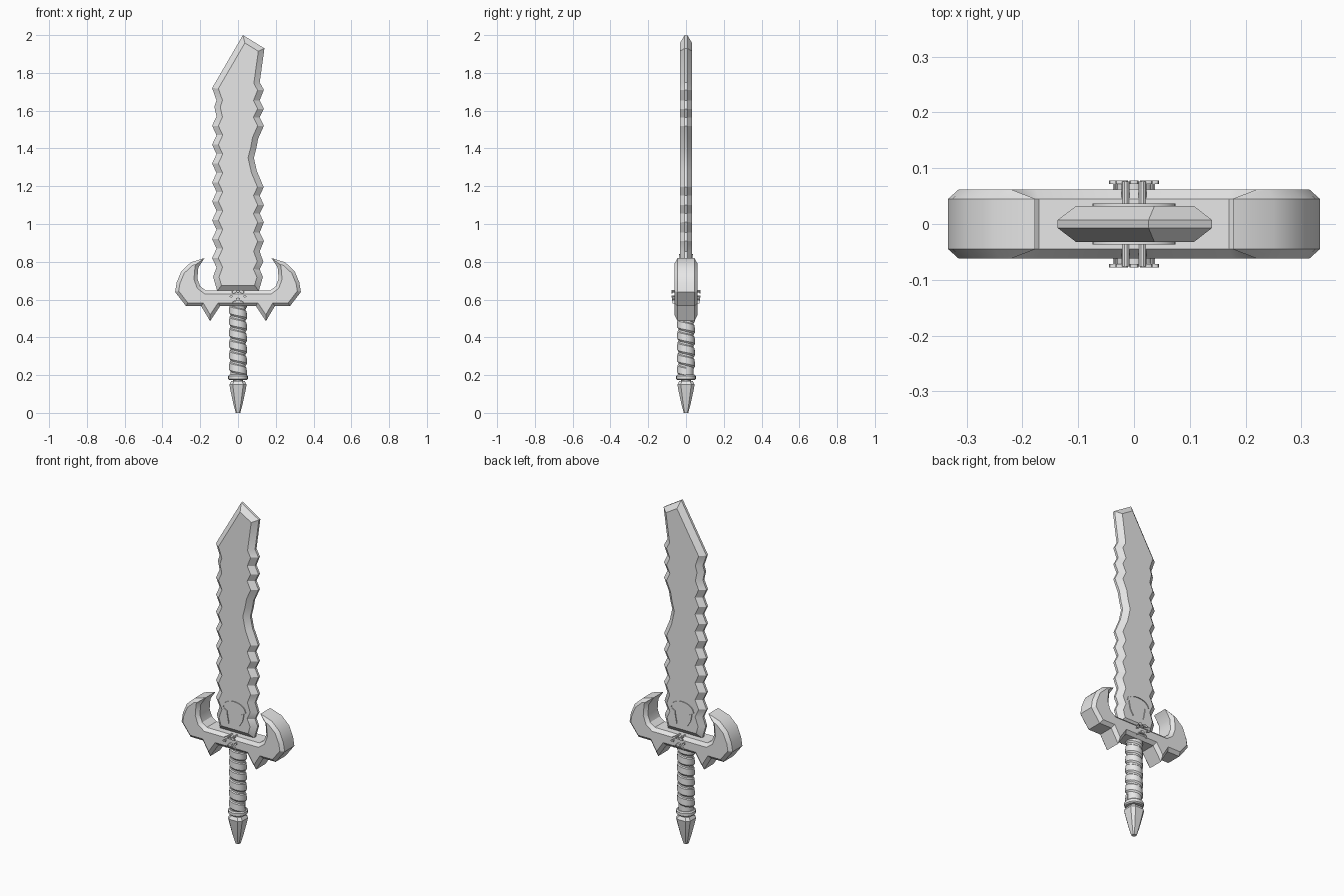
import bpy, bmesh, math
from mathutils import Vector

if "Cube" in bpy.data.objects:
    bpy.data.objects.remove(bpy.data.objects["Cube"])

steel = bpy.data.materials.new("plain grey")
steel.diffuse_color = (0.8, 0.8, 0.8, 1)
steel.use_nodes = True
steel.node_tree.nodes["Principled BSDF"].inputs["Base Color"].default_value = steel.diffuse_color


def skin(name, rings, caps=True, closed=True, smooth=30):
    """Join successive rings of points with quads and cap the ends."""
    bm = bmesh.new()
    rows = [[bm.verts.new(p) for p in ring] for ring in rings]
    n = len(rows[0])
    for a, b in zip(rows, rows[1:]):
        for i in range(n if closed else n - 1):
            j = (i + 1) % n
            bm.faces.new((a[i], a[j], b[j], b[i]))
    if caps:
        ends = [bm.faces.new(rows[0]), bm.faces.new(rows[-1])]
        bmesh.ops.recalc_face_normals(bm, faces=bm.faces)
        bmesh.ops.triangulate(bm, faces=ends, ngon_method='EAR_CLIP')
    bmesh.ops.recalc_face_normals(bm, faces=bm.faces)
    me = bpy.data.meshes.new(name)
    bm.to_mesh(me)
    bm.free()
    ob = bpy.data.objects.new(name, me)
    bpy.context.collection.objects.link(ob)
    me.materials.append(steel)
    bpy.ops.object.select_all(action='DESELECT')
    ob.select_set(True)
    bpy.context.view_layer.objects.active = ob
    bpy.ops.object.shade_smooth_by_angle(angle=math.radians(smooth))
    return ob


def inset(pts, d):
    """Offset a closed outline inwards with mitred corners."""
    pts = [Vector(p) for p in pts]
    n = len(pts)
    area = sum(pts[i].x * pts[(i + 1) % n].y - pts[(i + 1) % n].x * pts[i].y for i in range(n))
    s = 1 if area > 0 else -1
    out = []
    for i, p in enumerate(pts):
        e1 = (p - pts[i - 1]).normalized()
        e2 = (pts[(i + 1) % n] - p).normalized()
        n1, n2 = Vector((-e1.y, e1.x)) * s, Vector((-e2.y, e2.x)) * s
        out.append(p + (n1 + n2) * d / max(1 + n1.dot(n2), 0.2))
    return out


def prism(name, pts, edge, face, bevel=0.0, y=0.0):
    """Outline in x, z given depth along y, with optional chamfered rims."""
    ring = lambda outline, yy: [(p[0], y + yy, p[1]) for p in outline]
    rings = [ring(pts, -edge), ring(pts, edge)]
    if bevel:
        small = inset(pts, bevel)
        rings = [ring(small, -face)] + rings + [ring(small, face)]
    return skin(name, rings)


def lathe(name, profile, sides=20):
    rings = [[(r * math.cos(math.tau * i / sides), r * math.sin(math.tau * i / sides), z)
              for i in range(sides)] for r, z in profile]
    return skin(name, rings)


def ellipse(cx, cz, rx, rz, n=10):
    return [(cx + rx * math.cos(math.tau * i / n), cz + rz * math.sin(math.tau * i / n))
            for i in range(n)]


def crescent(cz, rx, rz, thick, n=14):
    """Arch that thins out towards both feet."""
    outer, inner = [], []
    for i in range(n + 1):
        a = math.pi * i / n
        t = thick * (0.25 + 0.75 * math.sin(a))
        outer.append((rx * math.cos(a), cz + rz * math.sin(a)))
        inner.append(((rx - t) * math.cos(a), cz + (rz - t) * math.sin(a)))
    return outer + inner[::-1]


# Blade with wavy edges and a slanted tip
right = [(0.14, 1.93), (0.115, 1.75), (0.137, 1.71), (0.115, 1.655), (0.137, 1.61),
         (0.115, 1.565), (0.137, 1.52), (0.106, 1.45), (0.097, 1.40), (0.084, 1.35),
         (0.10, 1.28), (0.136, 1.195), (0.115, 1.15), (0.137, 1.10), (0.115, 1.055),
         (0.137, 1.01), (0.115, 0.955), (0.137, 0.91), (0.115, 0.855), (0.134, 0.80),
         (0.115, 0.76), (0.132, 0.72), (0.11, 0.645)]
left = [(-0.11, 0.645), (-0.132, 0.72)]
for k in range(9):
    left += [(-0.114, 0.77 + 0.1 * k), (-0.137, 0.82 + 0.1 * k)]
left[-1] = (-0.125, 1.62)
left += [(-0.114, 1.655), (-0.137, 1.72)]
prism("blade", [(0.026, 2.0)] + right + left, 0.007, 0.032, 0.03)

# Cross guard with horns and lower spikes
half = [(0.17, 0.648), (0.20, 0.67), (0.215, 0.71), (0.21, 0.77), (0.177, 0.82),
        (0.25, 0.797), (0.30, 0.75), (0.325, 0.69), (0.333, 0.64), (0.275, 0.565),
        (0.195, 0.565), (0.148, 0.486), (0.095, 0.565)]
prism("guard", half + [(-x, z) for x, z in reversed(half)], 0.045, 0.062, 0.018)

# Grip core and helical wrap
lathe("grip_core", [(0.041, 0.18), (0.041, 0.60)])
pitch, steps, turns = 0.06, 24, 6.1
band = [(0.040, 0.0), (0.0475, 0.010), (0.046, 0.046), (0.040, 0.052)]
wrap = []
for i in range(int(steps * turns) + 1):
    a = -math.tau * i / steps
    wrap.append([(r * math.cos(a), r * math.sin(a), 0.19 + pitch * i / steps + dz)
                 for r, dz in band])
skin("grip_wrap", wrap)

# Collar, neck and pointed pommel
lathe("collar", [(0.046, 0.174), (0.052, 0.180), (0.052, 0.196), (0.046, 0.202)])
lathe("neck", [(0.026, 0.15), (0.026, 0.18)], 12)
rings = []
for w, z in [(0.012, 0.0), (0.024, 0.045), (0.036, 0.10), (0.046, 0.15), (0.036, 0.168)]:
    c = w * 0.6
    rings.append([(x, y, z) for x, y in [(w, -c), (w, c), (c, w), (-c, w),
                                         (-w, c), (-w, -c), (-c, -w), (c, -w)]])
skin("pommel", rings)

# Ornaments repeated on front and back
for s, side in ((-1, "front"), (1, "back")):
    prism("blade_arch_" + side, crescent(0.79, 0.074, 0.05, 0.013), 0.003, 0.003, y=s * 0.034)
    prism("guard_arch_" + side, crescent(0.578, 0.032, 0.022, 0.008), 0.006, 0.006, y=s * 0.065)
    prism("guard_bead_" + side, ellipse(0, 0.602, 0.012, 0.008), 0.007, 0.007, y=s * 0.067)
    prism("top_bead_" + side, ellipse(0, 0.642, 0.008, 0.006), 0.003, 0.003, y=s * 0.075)
    for m in (-1, 1):
        tag = side + ("_left" if m < 0 else "_right")
        fang = [(0.064, 0.785), (0.046, 0.775), (0.043, 0.745), (0.034, 0.705), (0.055, 0.74)]
        prism("blade_fang_" + tag, [(m * x, z) for x, z in fang], 0.003, 0.003, y=s * 0.034)
        prism("guard_post_" + tag, ellipse(m * 0.015, 0.645, 0.007, 0.007), 0.022, 0.022, y=s * 0.054)
        prism("post_cap_" + tag, ellipse(m * 0.022, 0.640, 0.011, 0.007), 0.003, 0.003, y=s * 0.075)
        prism("side_petal_" + tag, ellipse(m * 0.036, 0.617, 0.009, 0.006), 0.003, 0.003, y=s * 0.075)
        prism("petal_stem_" + tag, ellipse(m * 0.034, 0.617, 0.004, 0.004), 0.008, 0.008, y=s * 0.066)
